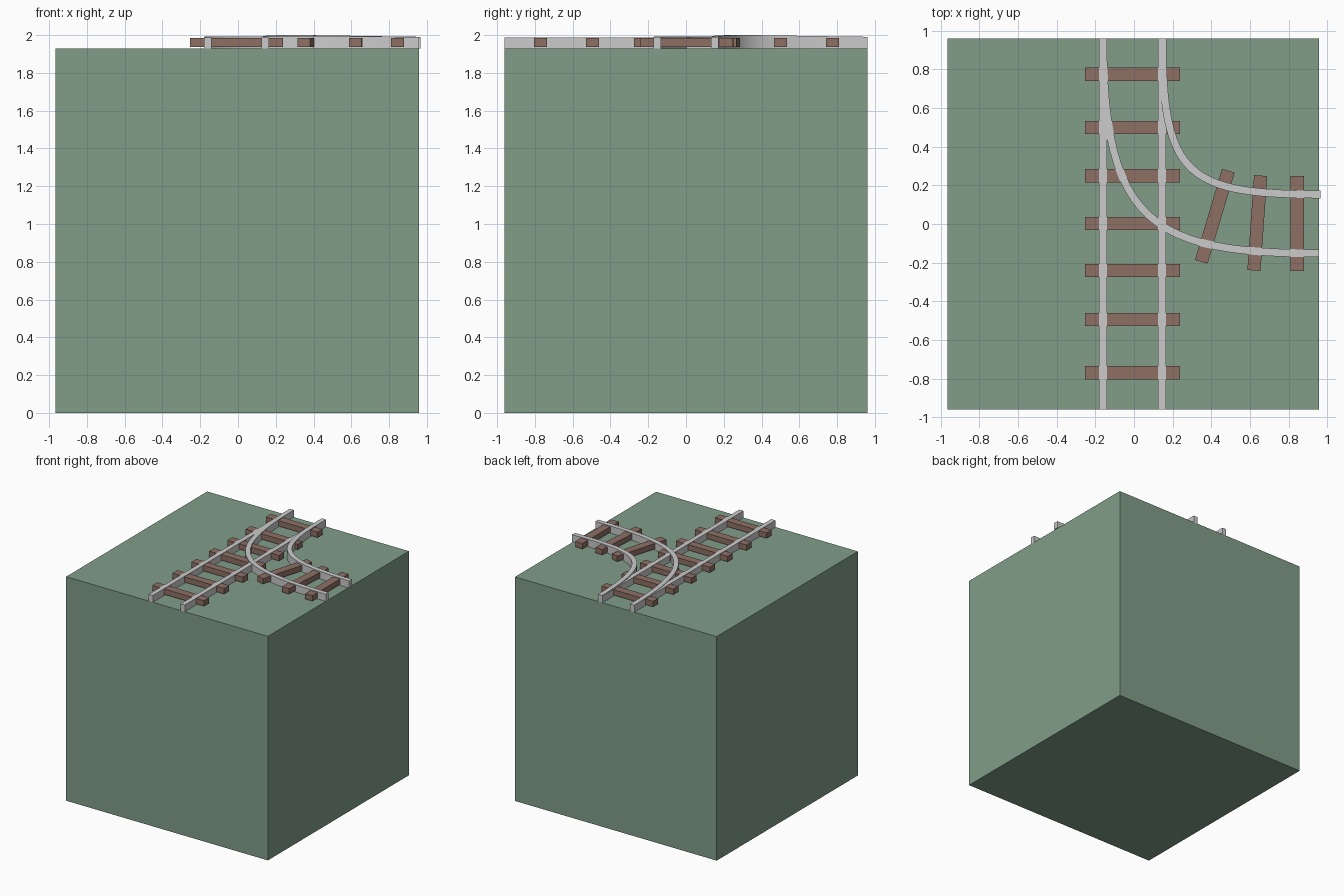
import bpy, bmesh, math
from mathutils import Vector

if "Cube" in bpy.data.objects:
    bpy.data.objects.remove(bpy.data.objects["Cube"])


def material(name, color):
    m = bpy.data.materials.new(name)
    m.diffuse_color = color
    m.use_nodes = True
    m.node_tree.nodes["Principled BSDF"].inputs["Base Color"].default_value = m.diffuse_color
    return m


GREEN = material("grass_green", (0.22, 0.34, 0.25, 1))
BROWN = material("sleeper_brown", (0.27, 0.16, 0.13, 1))
GROUND_TOP, RAIL_TOP, RAIL_W = 1.93, 1.988, 0.04


def finish(name, bm, mat=None):
    bmesh.ops.recalc_face_normals(bm, faces=bm.faces)
    me = bpy.data.meshes.new(name)
    bm.to_mesh(me)
    bm.free()
    ob = bpy.data.objects.new(name, me)
    bpy.context.collection.objects.link(ob)
    if mat:
        me.materials.append(mat)
    return ob


def box(name, center, size, mat=None, angle=0):
    bm = bmesh.new()
    bmesh.ops.create_cube(bm, size=1)
    bmesh.ops.scale(bm, vec=size, verts=bm.verts)
    ob = finish(name, bm, mat)
    ob.location = center
    ob.rotation_euler.z = angle
    return ob


def bezier(p, t):
    s = 1 - t
    a, b, c, d = (Vector(q) for q in p)
    pos = a * s**3 + b * 3 * s * s * t + c * 3 * s * t * t + d * t**3
    tan = (b - a) * s * s + (c - b) * 2 * s * t + (d - c) * t * t
    return pos, tan.normalized()


def curved_rail(name, points, hump, steps=24):
    # sweep a rectangular section along the curve, slightly raised mid-way
    bm = bmesh.new()
    rings = []
    for i in range(steps + 1):
        t = i / steps
        pos, tan = bezier(points, t)
        side = Vector((-tan.y, tan.x)) * RAIL_W / 2
        top = RAIL_TOP + 0.003 + hump * math.sin(math.pi * t)
        rings.append([bm.verts.new((q.x, q.y, z)) for q, z in (
            (pos - side, GROUND_TOP), (pos + side, GROUND_TOP),
            (pos + side, top), (pos - side, top))])
    for r0, r1 in zip(rings, rings[1:]):
        for k in range(4):
            n = (k + 1) % 4
            bm.faces.new((r0[k], r0[n], r1[n], r1[k]))
    bm.faces.new(rings[0])
    bm.faces.new(rings[-1])
    ob = finish(name, bm)
    bpy.context.view_layer.objects.active = ob
    ob.select_set(True)
    bpy.ops.object.shade_smooth_by_angle(angle=math.radians(30))
    ob.select_set(False)
    return ob


# Ground block
box("ground_block", (-0.004, 0, GROUND_TOP / 2), (1.922, 1.92, GROUND_TOP), GREEN)

# Straight rails
for name, x in (("straight_rail_left", -0.16), ("straight_rail_right", 0.145)):
    box(name, (x, 0, (GROUND_TOP + RAIL_TOP) / 2),
        (RAIL_W, 1.92, RAIL_TOP - GROUND_TOP))

# Branching rails
curved_rail("branch_rail_inner",
            [(0.147, 0.96), (0.147, 0.25), (0.27, 0.153), (0.965, 0.153)], 0.009)
curved_rail("branch_rail_outer",
            [(-0.16, 0.96), (-0.16, 0.0), (0.1, -0.152), (0.957, -0.152)], 0.002)

# Sleepers: (x, y, direction in degrees)
sleepers = [(-0.007, y, 0) for y in (0.775, 0.5, 0.25, 0.003, -0.24, -0.495, -0.77)]
sleepers += [(0.418, 0.04, 73.5), (0.638, 0.005, 86), (0.845, 0.003, 90)]
for i, (x, y, deg) in enumerate(sleepers):
    box(f"sleeper_{i + 1}", (x, y, 1.9615), (0.492, 0.068, 0.047), BROWN,
        math.radians(deg))
